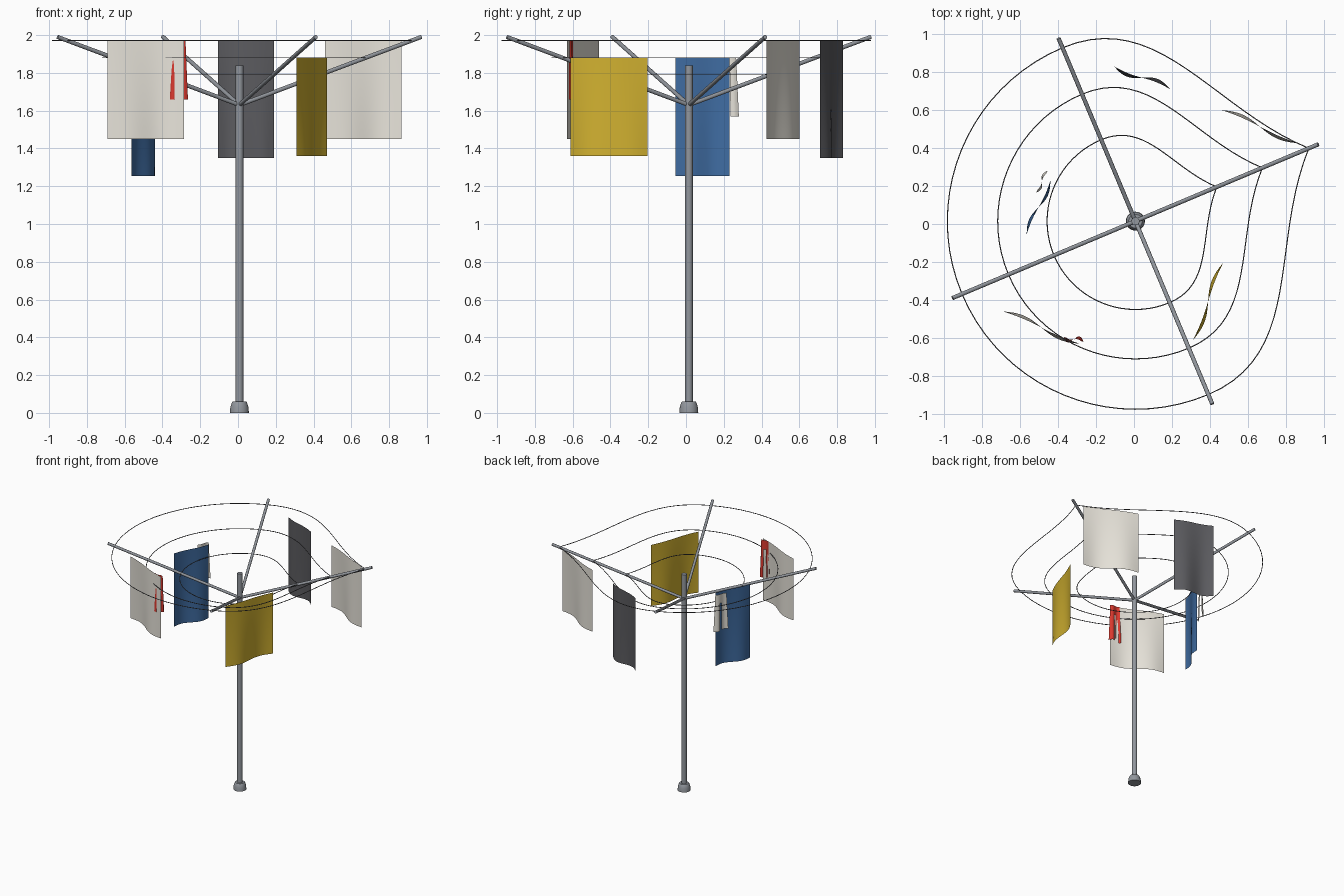
import bpy, bmesh, math
from mathutils import Vector

if "Cube" in bpy.data.objects:
    bpy.data.objects.remove(bpy.data.objects["Cube"])

CX, CY = 0.0075, 0.015      # pole axis
ARM0 = math.radians(22.8)   # direction of first arm
HUB_Z, TIP_Z, TIP_R = 1.63, 1.99, 1.044


def material(name, rgb):
    m = bpy.data.materials.new(name)
    m.diffuse_color = (*rgb, 1)
    m.use_nodes = True
    m.node_tree.nodes["Principled BSDF"].inputs["Base Color"].default_value = m.diffuse_color
    return m


METAL = material("grey_metal", (0.29, 0.31, 0.34))
LINE = material("dark_line", (0.12, 0.12, 0.13))
WHITE = material("off_white", (0.80, 0.77, 0.70))
DARK = material("charcoal", (0.105, 0.105, 0.115))
YELLOW = material("yellow", (0.64, 0.44, 0.03))
BLUE = material("blue", (0.05, 0.15, 0.36))
RED = material("red", (0.70, 0.04, 0.027))


def finish(name, bm, mat, angle=40):
    me = bpy.data.meshes.new(name)
    bm.to_mesh(me)
    bm.free()
    ob = bpy.data.objects.new(name, me)
    bpy.context.collection.objects.link(ob)
    me.materials.append(mat)
    bpy.ops.object.select_all(action='DESELECT')
    ob.select_set(True)
    bpy.context.view_layer.objects.active = ob
    bpy.ops.object.shade_smooth_by_angle(angle=math.radians(angle))
    return ob


def lathe(name, profile, mat, n=24):
    """Turn (radius, z) points around the pole axis, with end caps."""
    bm = bmesh.new()
    rings = [[bm.verts.new((CX + r * math.cos(2 * math.pi * i / n),
                            CY + r * math.sin(2 * math.pi * i / n), z))
              for i in range(n)] for r, z in profile]
    for a, b in zip(rings, rings[1:]):
        for i in range(n):
            j = (i + 1) % n
            bm.faces.new((a[i], a[j], b[j], b[i]))
    bm.faces.new(rings[0][::-1])
    bm.faces.new(rings[-1])
    return finish(name, bm, mat)


def rod(name, p, q, r, mat):
    bm = bmesh.new()
    d = q - p
    bmesh.ops.create_cone(bm, cap_ends=True, segments=16, radius1=r, radius2=r, depth=d.length)
    bmesh.ops.rotate(bm, verts=bm.verts, matrix=d.to_track_quat('Z', 'Y').to_matrix())
    bmesh.ops.translate(bm, verts=bm.verts, vec=(p + q) / 2)
    return finish(name, bm, mat)


def on_arm(k, r):
    a = ARM0 + k * math.pi / 2
    return Vector((CX + r * math.cos(a), CY + r * math.sin(a),
                   HUB_Z + (TIP_Z - HUB_Z) * r / TIP_R))


# Pole, foot and arms
lathe("pole", [(0.021, 0.0), (0.021, 1.84)], METAL)
lathe("foot", [(0.050, 0.0), (0.048, 0.03), (0.040, 0.055), (0.036, 0.06)], METAL)
for k in range(4):
    rod(f"arm_{k + 1}", on_arm(k, 0.0), on_arm(k, TIP_R), 0.011, METAL)


# Washing lines: open loops that start and end on the first arm
def washing_line(name, r):
    pts = [on_arm(k, r) for k in range(5)]
    tang = []
    for i in range(5):
        if i == 0:
            tang.append((pts[1] - pts[0]).normalized())
        elif i == 4:
            tang.append((pts[4] - pts[3]).normalized())
        else:
            tang.append((pts[i + 1] - pts[i - 1]).normalized())
    cu = bpy.data.curves.new(name, 'CURVE')
    cu.dimensions = '3D'
    cu.bevel_depth = 0.0028
    cu.bevel_resolution = 1
    cu.resolution_u = 20
    sp = cu.splines.new('BEZIER')
    sp.bezier_points.add(4)
    h = r * math.sqrt(2) * 0.39
    for bp, p, t in zip(sp.bezier_points, pts, tang):
        bp.handle_left_type = bp.handle_right_type = 'FREE'
        bp.co, bp.handle_left, bp.handle_right = p, p - t * h, p + t * h
    cu.materials.append(LINE)
    ob = bpy.data.objects.new(name, cu)
    bpy.context.collection.objects.link(ob)


for name, r in (("outer_line", 0.99), ("middle_line", 0.725), ("inner_line", 0.465)):
    washing_line(name, r)


# Laundry: cloth that is straight along the top and waves more toward the bottom
def cloth(name, a, b, top, bottom, wave, mat, flare=0.0, legs=False, nu=24, nv=12):
    a, b = Vector(a), Vector(b)
    d = b - a
    side = Vector((-d.y, d.x)).normalized()
    bm = bmesh.new()
    grid = []
    for j in range(nv + 1):
        v = j / nv
        row = []
        for i in range(nu + 1):
            u = i / nu
            s = 0.5 + (u - 0.5) * (1 + flare * (v - 1))
            p = a + d * s + side * wave * math.sin(2 * math.pi * u) * (0.25 + 0.75 * v)
            row.append(bm.verts.new((p.x, p.y, top + (bottom - top) * v)))
        grid.append(row)
    for j in range(nv):
        for i in range(nu):
            # trouser legs: leave a narrow gap below the waist
            if legs and j >= nv * 0.25 and abs(i + 0.5 - nu / 2) < nu * 0.07:
                continue
            bm.faces.new((grid[j][i], grid[j + 1][i], grid[j + 1][i + 1], grid[j][i + 1]))
    return finish(name, bm, mat, 60)


cloth("white_sheet_front", (-0.69, -0.46), (-0.285, -0.63), 1.975, 1.45, 0.022, WHITE)
cloth("white_sheet_right", (0.46, 0.60), (0.865, 0.425), 1.975, 1.45, 0.022, WHITE)
cloth("charcoal_towel", (-0.105, 0.83), (0.19, 0.71), 1.975, 1.35, -0.025, DARK)
cloth("blue_towel", (-0.565, -0.055), (-0.44, 0.23), 1.88, 1.255, 0.02, BLUE)
cloth("yellow_sheet", (0.31, -0.612), (0.47, -0.203), 1.88, 1.36, -0.022, YELLOW)
cloth("red_trousers", (-0.37, -0.595), (-0.265, -0.62), 1.975, 1.66, -0.022, RED, 0.25, True)
cloth("white_trousers", (-0.515, 0.165), (-0.455, 0.28), 1.88, 1.57, -0.015, WHITE, 0.25, True)
